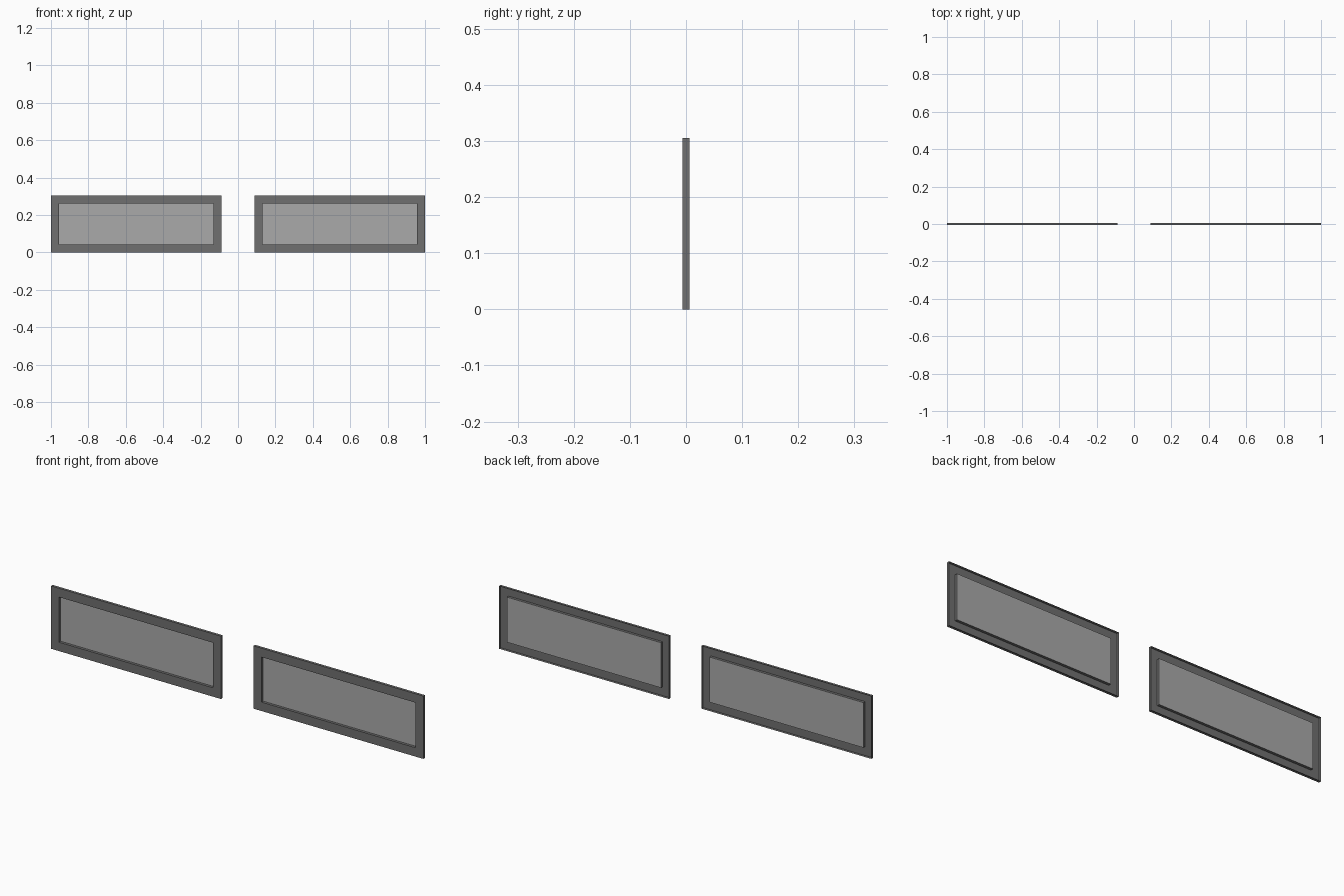
import bpy, bmesh

if "Cube" in bpy.data.objects:
    bpy.data.objects.remove(bpy.data.objects["Cube"])

X_IN, X_OUT, H = 0.087, 1.0, 0.305   # inner end, outer end, height
BORDER, HALF = 0.043, 0.0065         # frame width, half thickness


def ring(bm, inset, y, cx, half_w):
    w, z0, z1 = half_w - inset, inset, H - inset
    return [bm.verts.new((cx + sx * w, y, z)) for sx, z in
            ((-1, z0), (1, z0), (1, z1), (-1, z1))]


def make_object(name, bm):
    me = bpy.data.meshes.new(name)
    bm.to_mesh(me)
    bm.free()
    ob = bpy.data.objects.new(name, me)
    bpy.context.collection.objects.link(ob)
    return ob


def material(name, color):
    m = bpy.data.materials.new(name)
    m.diffuse_color = color
    m.use_nodes = True
    m.node_tree.nodes["Principled BSDF"].inputs["Base Color"].default_value = m.diffuse_color
    return m


frame_mat = material("dark_grey", (0.16, 0.16, 0.16, 1))
glass_mat = material("glass", (0.4, 0.4, 0.4, 0.6))

for label, side in (("left", -1), ("right", 1)):
    cx, half_w = side * (X_IN + X_OUT) / 2, (X_OUT - X_IN) / 2

    # Frame: outer wall, front face and inner wall, open at the back
    bm = bmesh.new()
    rings = [ring(bm, i, y, cx, half_w) for i, y in
             ((0, HALF), (0, -HALF), (BORDER, -HALF), (BORDER, HALF))]
    for a, b in zip(rings, rings[1:]):
        for k in range(4):
            n = (k + 1) % 4
            bm.faces.new((a[k], a[n], b[n], b[k]))
    make_object(label + "_frame", bm).data.materials.append(frame_mat)

    # Glass pane at the back of the opening
    bm = bmesh.new()
    bm.faces.new(ring(bm, BORDER, HALF, cx, half_w))
    make_object(label + "_glass_pane", bm).data.materials.append(glass_mat)
